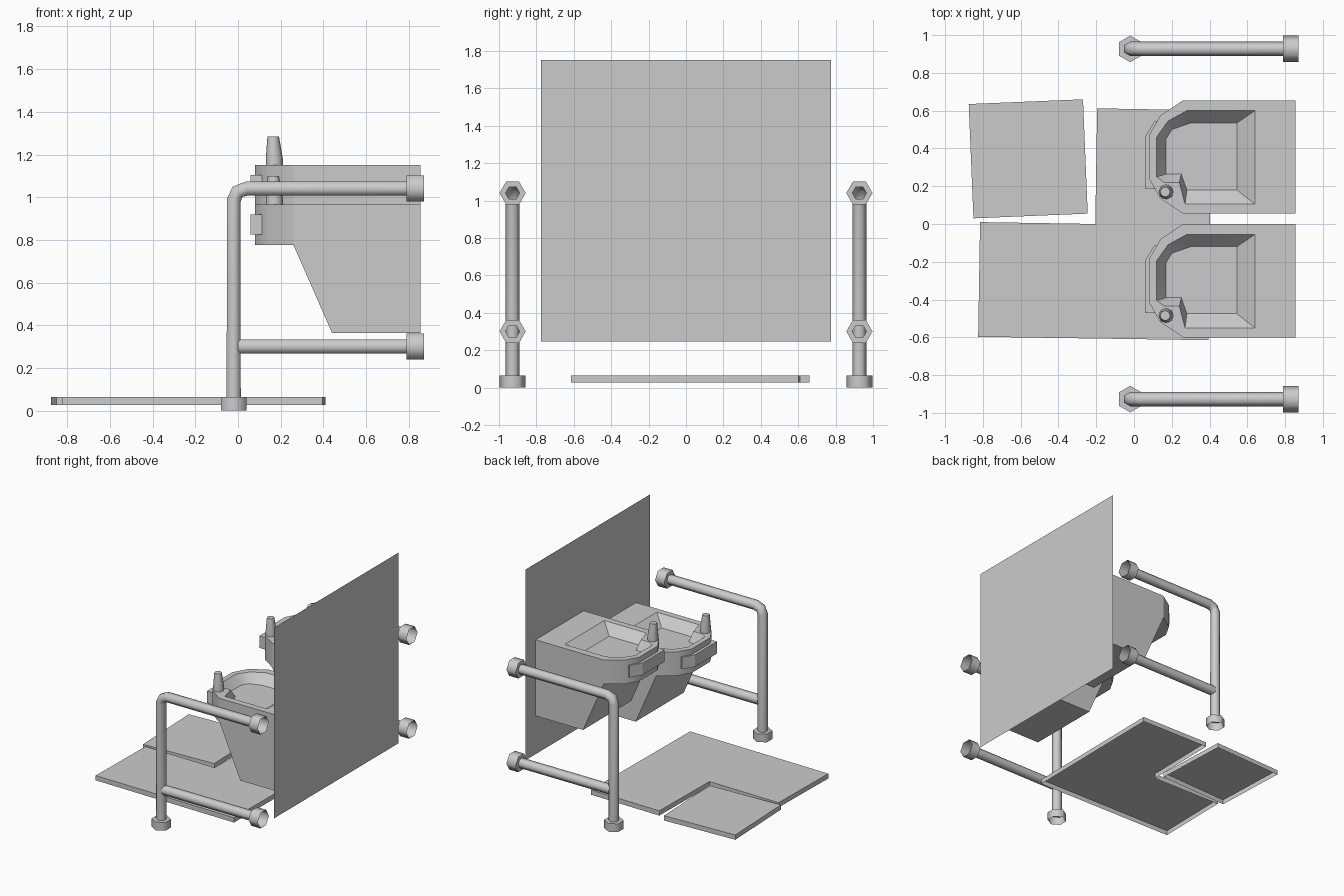
import bpy, bmesh, math
from mathutils import Vector

if "Cube" in bpy.data.objects:
    bpy.data.objects.remove(bpy.data.objects["Cube"])


def finish(name, bm, smooth=None):
    bmesh.ops.recalc_face_normals(bm, faces=bm.faces[:])
    me = bpy.data.meshes.new(name)
    bm.to_mesh(me)
    bm.free()
    ob = bpy.data.objects.new(name, me)
    bpy.context.collection.objects.link(ob)
    if smooth:
        me.shade_smooth()
        me.set_sharp_from_angle(angle=math.radians(smooth))
    return ob


def ring(bm, pts):
    return [bm.verts.new(p) for p in pts]


def bridge(bm, a, b):
    n = len(a)
    for i in range(n):
        bm.faces.new((a[i], a[(i + 1) % n], b[(i + 1) % n], b[i]))


def hexagon(c, direction, r, y):
    # hexagon across a path in the xz plane, corners pointing along y
    d = Vector(direction).normalized()
    side = Vector((-d.y, d.x))
    out = []
    for k in range(6):
        a = k * math.pi / 3
        s = side * r * math.sin(a)
        out.append((c[0] + s.x, y + r * math.cos(a), c[1] + s.y))
    return out


def tube(name, path, y, r=0.038):
    bm = bmesh.new()
    pts = [Vector(p) for p in path]
    prev = None
    for i, p in enumerate(pts):
        a = (p - pts[i - 1]).normalized() if i else Vector((0, 0))
        b = (pts[i + 1] - p).normalized() if i < len(pts) - 1 else Vector((0, 0))
        cur = ring(bm, hexagon(p, a + b, r, y))
        if prev:
            bridge(bm, prev, cur)
        prev = cur
    finish(name, bm, 65)


def flange(name, inner, outer, y):
    # open-ended hexagonal cup with a ring face around the tube
    bm = bmesh.new()
    d = Vector(outer) - Vector(inner)
    hole = ring(bm, hexagon(inner, d, 0.038, y))
    a = ring(bm, hexagon(inner, d, 0.07, y))
    b = ring(bm, hexagon(outer, d, 0.07, y))
    bridge(bm, hole, a)
    bridge(bm, a, b)
    finish(name, bm, 65)


def prism(name, outline, z0, z1, bottom=True):
    bm = bmesh.new()
    lo = ring(bm, [(x, y, z0) for x, y in outline])
    hi = ring(bm, [(x, y, z1) for x, y in outline])
    bridge(bm, lo, hi)
    bm.faces.new(hi)
    if bottom:
        bm.faces.new(lo)
    return finish(name, bm)


# Fountain footprints; y is relative to the fountain's centre line
RIM = [(.855, .3), (.26, .3), (.14, .22), (.08, .115),
       (.08, -.115), (.14, -.22), (.26, -.3), (.855, -.3)]
OPENING = [(.64, .245), (.28, .245), (.18, .19), (.12, .105), (.12, -.105),
           (.16, -.135), (.24, -.135), (.27, -.25), (.64, -.25)]
FLOOR = [(.545, .18), (.30, .18), (.20, .145), (.17, .095), (.17, -.09),
         (.19, -.09), (.25, -.09), (.28, -.175), (.545, -.175)]
BUTTON = [(.058, -.17), (.058, .105), (.11, .19), (.15, .18), (.12, -.17)]


def fountain(tag, yc, top):
    lip, base = top - .19, top - .6
    bm = bmesh.new()
    hi = ring(bm, [(x, y + yc, top) for x, y in RIM])
    lo = ring(bm, [(x, y + yc, lip) for x, y in RIM[1:7]])
    # front lip walls and underside
    for i in range(5):
        bm.faces.new((hi[i + 1], hi[i + 2], lo[i + 1], lo[i]))
    bm.faces.new(lo)
    # sloped skirt below the lip
    k = ring(bm, [(.44, yc + .3, base), (.44, yc - .3, base)])
    b = ring(bm, [(.855, yc + .3, base), (.855, yc - .3, base)])
    bm.faces.new((lo[0], lo[5], k[1], k[0]))
    bm.faces.new((k[0], k[1], b[1], b[0]))
    bm.faces.new((hi[0], hi[1], lo[0], k[0], b[0]))
    bm.faces.new((hi[7], hi[6], lo[5], k[1], b[1]))
    # top with sunken basin
    op = ring(bm, [(x, y + yc, top) for x, y in OPENING])
    fl = ring(bm, [(x, y + yc, top - .07) for x, y in FLOOR])
    bridge(bm, op, fl)
    bm.faces.new(fl)
    edges = []
    for loop in (hi, op):
        for i, v in enumerate(loop):
            w = loop[i - 1]
            edges.append(bm.edges.get((v, w)) or bm.edges.new((v, w)))
    bmesh.ops.triangle_fill(bm, edges=edges, use_beauty=True, normal=(0, 0, 1))
    finish(tag + "_fountain_basin", bm, 30)
    # push bar wrapped around the front
    prism(tag + "_push_bar", [(x, y + yc) for x, y in BUTTON], top - .14, top - .045)
    # tapered spout
    bm = bmesh.new()
    rings = []
    for z, r, dx in ((0, .04, 0), (.03, .04, 0), (.135, .027, -.005)):
        rings.append(ring(bm, [(.17 + dx + r * math.cos(t * math.pi / 4),
                                yc - .185 + r * math.sin(t * math.pi / 4), top + z)
                               for t in range(8)]))
    bridge(bm, rings[0], rings[1])
    bridge(bm, rings[1], rings[2])
    bm.faces.new(rings[2])
    finish(tag + "_spout", bm, 50)


fountain("upper", .355, 1.15)
fountain("lower", -.3, .965)

# Wall panel
bm = bmesh.new()
bm.faces.new(ring(bm, [(.858, -.775, .245), (.858, .775, .245),
                       (.858, .775, 1.75), (.858, -.775, 1.75)]))
finish("wall_panel", bm)

# Floor pads, hollow underneath
prism("floor_pad", [(-.815, .01), (-.205, 0), (-.195, .612), (.41, .602),
                    (.395, -.615), (-.825, -.597)], .027, .065, False)
prism("step_pad", [(-.875, .635), (-.27, .66), (-.245, .055), (-.85, .03)],
      .027, .065, False)

# Guard rails on both sides
for tag, y in (("right", -.927), ("left", .927)):
    tube(tag + "_rail", [(-.02, .065), (-.02, .985), (-.003, 1.025),
                         (.04, 1.04), (.79, 1.04)], y)
    tube(tag + "_lower_rail", [(0, .3), (.79, .3)], y)
    flange(tag + "_foot_flange", (-.02, .065), (-.02, 0), y)
    for part, z in (("upper", 1.04), ("lower", .3)):
        flange(f"{tag}_{part}_wall_flange", (.79, z), (.87, z), y)
